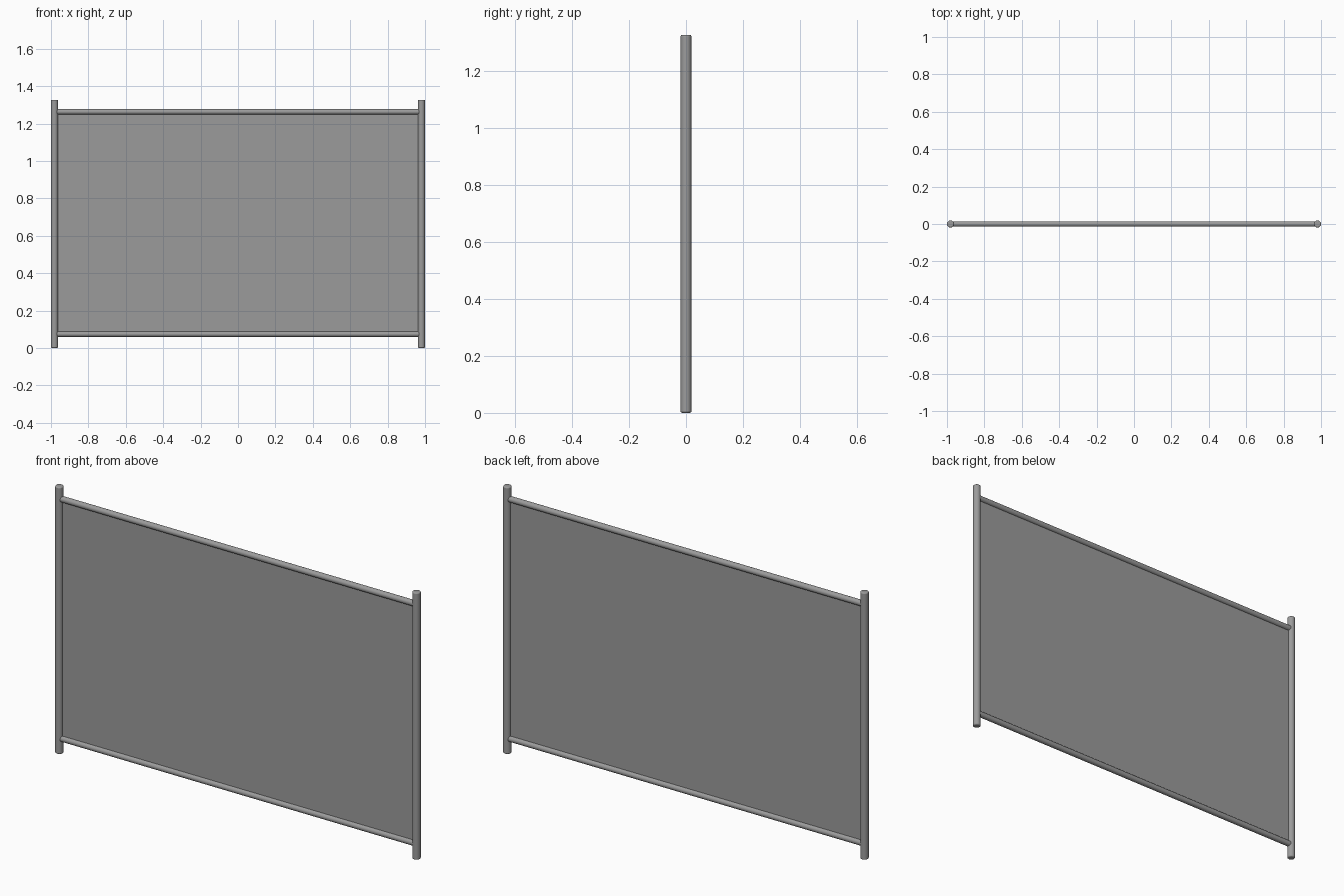
import bpy
from math import pi

if "Cube" in bpy.data.objects:
    bpy.data.objects.remove(bpy.data.objects["Cube"])

POST_X, POST_R, HEIGHT = 0.981, 0.019, 1.327
RAIL_R, RAIL_LOW, RAIL_HIGH = 0.0145, 0.074, 1.263

# Dark grey shared by all parts
grey = bpy.data.materials.new("dark_grey")
grey.diffuse_color = (0.33, 0.33, 0.33, 1)
grey.use_nodes = True
grey.node_tree.nodes["Principled BSDF"].inputs["Base Color"].default_value = grey.diffuse_color


def rod(name, radius, length, location, rotation=(0, 0, 0), bevel=0.0):
    bpy.ops.mesh.primitive_cylinder_add(vertices=32, radius=radius, depth=length,
                                        location=location, rotation=rotation)
    ob = bpy.context.object
    ob.name = name
    ob.data.materials.append(grey)
    bpy.ops.object.shade_smooth_by_angle(angle=pi / 6)
    if bevel:
        mod = ob.modifiers.new("rounded_rim", 'BEVEL')
        mod.width = bevel
        mod.segments = 3
        mod.limit_method = 'ANGLE'
    return ob


# Upright posts with softly rounded ends
for side, x in (("left", -POST_X), ("right", POST_X)):
    rod(side + "_post", POST_R, HEIGHT, (x, 0, HEIGHT / 2), bevel=0.006)

# Horizontal rails, ending inside the posts
for name, z in (("bottom_rail", RAIL_LOW), ("top_rail", RAIL_HIGH)):
    rod(name, RAIL_R, 2 * POST_X, (0, 0, z), (0, pi / 2, 0))

# Thin sheet stretched between rails and posts
bpy.ops.mesh.primitive_cube_add(size=1, location=(0, 0, (RAIL_LOW + RAIL_HIGH) / 2))
panel = bpy.context.object
panel.name = "panel"
panel.scale = (2 * POST_X, 0.004, RAIL_HIGH - RAIL_LOW)
bpy.ops.object.transform_apply(location=False, rotation=False, scale=True)
panel.data.materials.append(grey)
